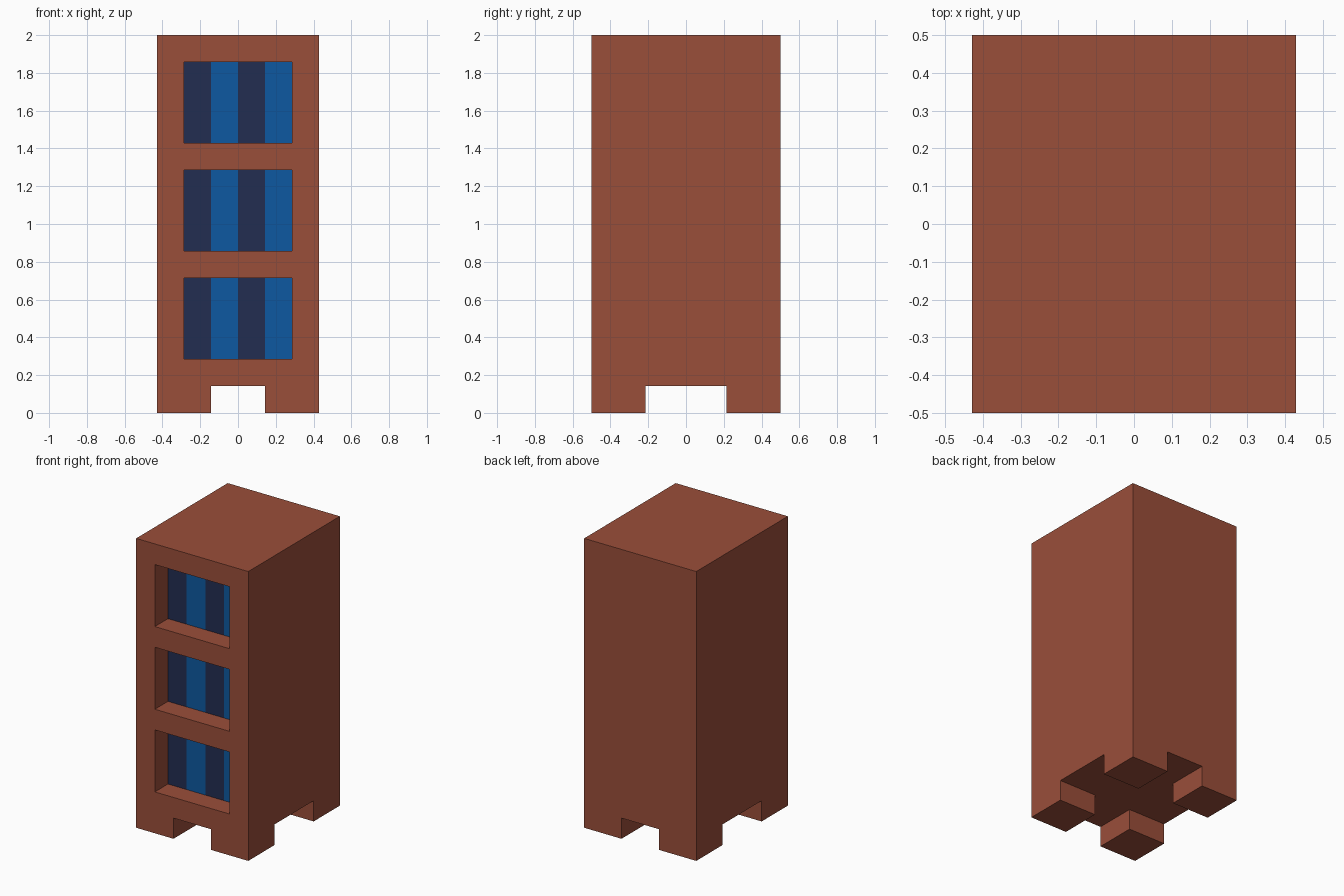
import bpy
import bmesh
from mathutils import Matrix, Vector

if "Cube" in bpy.data.objects:
    bpy.data.objects.remove(bpy.data.objects["Cube"])

U = 1 / 7  # the whole model sits on a grid of 1/7 unit


def srgb(r, g, b):
    def lin(c):
        c /= 255
        return c / 12.92 if c <= 0.04045 else ((c + 0.055) / 1.055) ** 2.4
    return (lin(r), lin(g), lin(b), 1)


def material(name, rgb):
    m = bpy.data.materials.new(name)
    m.diffuse_color = srgb(*rgb)
    m.use_nodes = True
    m.node_tree.nodes["Principled BSDF"].inputs["Base Color"].default_value = m.diffuse_color
    return m


def box(name, lo, hi, mat):
    """Box between two corners given in grid units."""
    lo, hi = Vector(lo) * U, Vector(hi) * U
    bm = bmesh.new()
    bmesh.ops.create_cube(bm, size=1, matrix=Matrix.Translation((lo + hi) / 2)
                          @ Matrix.Diagonal((*(hi - lo), 1)))
    mesh = bpy.data.meshes.new(name)
    bm.to_mesh(mesh)
    bm.free()
    mesh.materials.append(mat)
    obj = bpy.data.objects.new(name, mesh)
    bpy.context.collection.objects.link(obj)
    return obj


brown = material("red brown", (154, 78, 58))
blue = material("bright blue", (13, 89, 161))
navy = material("dark navy", (34, 45, 81))

# Bookcase body
case = box("bookcase", (-3, -3.5, 0), (3, 3.5, 14), brown)

# Crossing channels underneath leave four feet; three openings hold the books
cutters = [box("foot_channel_cutter", (-1, -5, -1), (1, 5, 1), brown),
           box("foot_channel_cutter", (-5, -1.5, -1), (5, 1.5, 1), brown)]
shelf_heights = (2, 6, 10)
for z in shelf_heights:
    cutters.append(box("shelf_cutter", (-2, -5, z), (2, 0.5, z + 3), brown))

bpy.context.view_layer.objects.active = case
for cutter in cutters:
    mod = case.modifiers.new("cut", 'BOOLEAN')
    mod.operation = 'DIFFERENCE'
    mod.solver = 'EXACT'
    mod.object = cutter
    bpy.ops.object.modifier_apply(modifier=mod.name)
    bpy.data.objects.remove(cutter)

# Books, alternating navy and blue, set back from the front
for z in shelf_heights:
    for i in range(4):
        box("book", (i - 2, -2.5, z), (i - 1, 0.5, z + 3), blue if i % 2 else navy)
